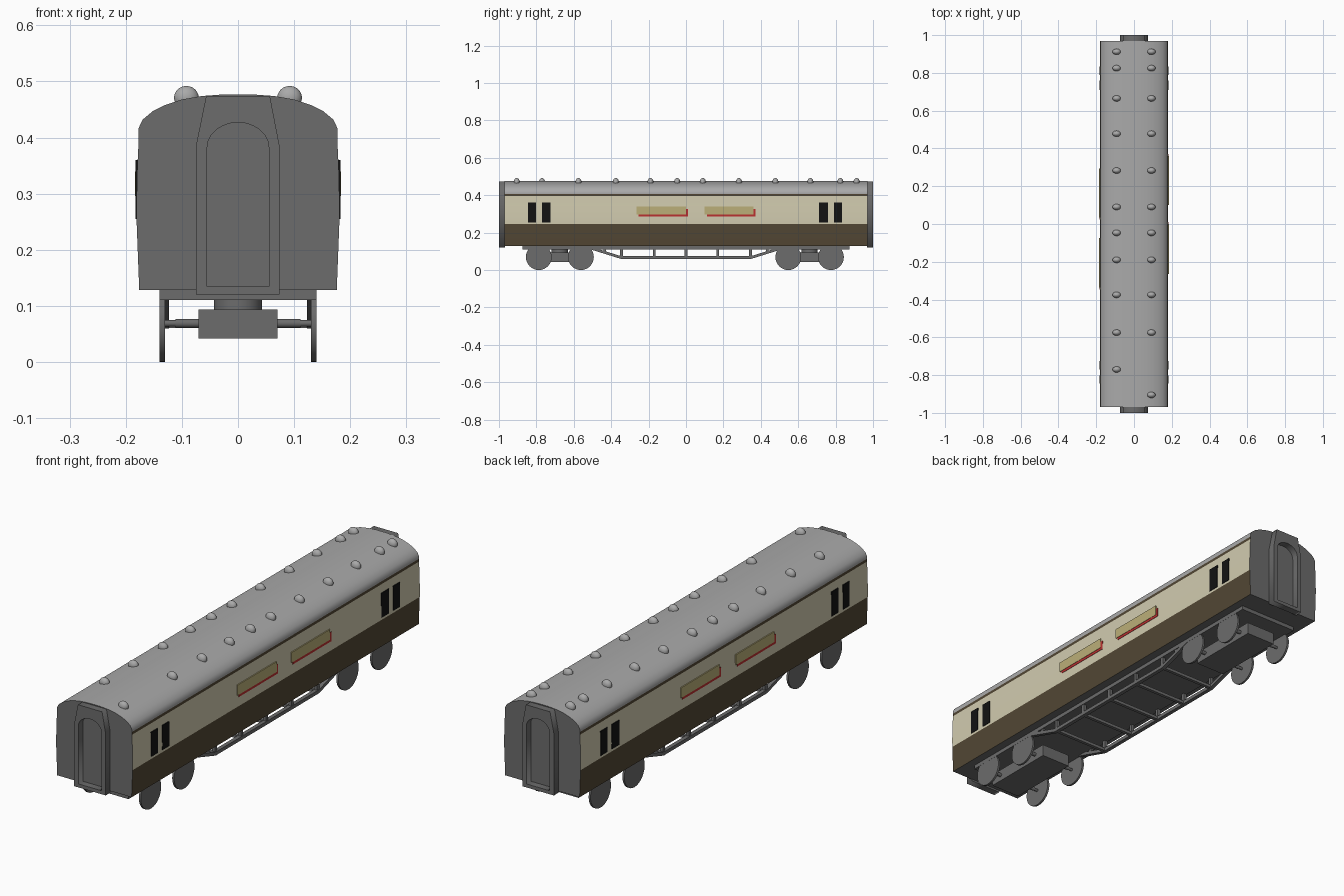
import bpy, bmesh, math
from mathutils import Vector, Matrix

if "Cube" in bpy.data.objects:
    bpy.data.objects.remove(bpy.data.objects["Cube"])


def material(name, *rgb):
    m = bpy.data.materials.new(name)
    m.diffuse_color = (*rgb, 1)
    m.use_nodes = True
    m.node_tree.nodes["Principled BSDF"].inputs["Base Color"].default_value = m.diffuse_color
    return m


DARK = material("dark_grey", 0.15, 0.15, 0.15)
ROOF = material("roof_grey", 0.40, 0.40, 0.40)
CREAM = material("cream", 0.64, 0.60, 0.43)
BROWN = material("brown", 0.085, 0.062, 0.034)
BLACK = material("window_black", 0.006, 0.006, 0.006)
TAN = material("board_tan", 0.50, 0.43, 0.19)
RED = material("board_red", 0.50, 0.03, 0.03)


def finish(bm, name, *mats):
    bmesh.ops.recalc_face_normals(bm, faces=bm.faces)
    me = bpy.data.meshes.new(name)
    bm.to_mesh(me)
    bm.free()
    for m in mats:
        me.materials.append(m)
    o = bpy.data.objects.new(name, me)
    bpy.context.collection.objects.link(o)
    return o


def smooth(o, angle=35):
    bpy.ops.object.select_all(action='DESELECT')
    o.select_set(True)
    bpy.context.view_layer.objects.active = o
    bpy.ops.object.shade_smooth_by_angle(angle=math.radians(angle))


def box(name, mat, x0, x1, y0, y1, z0, z1):
    bm = bmesh.new()
    mid = Vector(((x0 + x1) / 2, (y0 + y1) / 2, (z0 + z1) / 2))
    size = (abs(x1 - x0), abs(y1 - y0), abs(z1 - z0), 1)
    bmesh.ops.create_cube(bm, size=1, matrix=Matrix.Translation(mid) @ Matrix.Diagonal(size))
    return finish(bm, name, mat)


def cylinder(name, mat, centre, r, length, axis='X', sides=32):
    bm = bmesh.new()
    rot = Matrix.Rotation(math.pi / 2, 4, 'Y') if axis == 'X' else Matrix()
    bmesh.ops.create_cone(bm, cap_ends=True, segments=sides, radius1=r, radius2=r, depth=length,
                          matrix=Matrix.Translation(centre) @ rot)
    o = finish(bm, name, mat)
    smooth(o)
    return o


def prism(name, mat, pts, x0, x1):
    """Extrude a (y, z) outline along x."""
    bm = bmesh.new()
    a = [bm.verts.new((x0, y, z)) for y, z in pts]
    b = [bm.verts.new((x1, y, z)) for y, z in pts]
    bm.faces.new(a)
    bm.faces.new(b)
    for i in range(len(pts)):
        j = (i + 1) % len(pts)
        bm.faces.new((a[i], a[j], b[j], b[i]))
    return finish(bm, name, mat)


# Coach body: half profile mirrored, coloured by height
half = [(0.176, 0.128), (0.1805, 0.245), (0.181, 0.28), (0.1795, 0.345), (0.177, 0.395),
        (0.177, 0.407), (0.1775, 0.416), (0.170, 0.432), (0.152, 0.447), (0.13, 0.458),
        (0.10, 0.468), (0.065, 0.474), (0.025, 0.477)]
profile = half + [(-x, z) for x, z in reversed(half)]
bm = bmesh.new()
front = [bm.verts.new((x, -0.97, z)) for x, z in profile]
back = [bm.verts.new((x, 0.97, z)) for x, z in profile]
bm.faces.new(front)
bm.faces.new(back)
for i in range(len(profile)):
    j = (i + 1) % len(profile)
    bm.faces.new((front[i], front[j], back[j], back[i]))
bm.normal_update()
for f in bm.faces:
    z = f.calc_center_median().z
    if abs(f.normal.y) > 0.5 or z < 0.13:
        f.material_index = 0
    elif z > 0.408:
        f.material_index = 1
    elif 0.245 < z < 0.395:
        f.material_index = 2
    else:
        f.material_index = 3
smooth(finish(bm, "coach_body", DARK, ROOF, CREAM, BROWN), 40)

# Gangway frames with arched openings at both ends
outer = [(-0.075, 0.12), (0.074, 0.12), (0.074, 0.385), (0.057, 0.473), (-0.057, 0.473), (-0.075, 0.385)]
arch = [(-0.055, 0.135), (0.055, 0.135)]
for k in range(13):
    t = math.pi * k / 12
    arch.append((0.055 * math.cos(t), 0.382 + 0.045 * math.sin(t)))
for side in (-1, 1):
    cu = bpy.data.curves.new("gangway_frame", 'CURVE')
    cu.dimensions = '2D'
    cu.fill_mode = 'BOTH'
    cu.extrude = 0.016
    for loop in (outer, arch):
        s = cu.splines.new('POLY')
        s.points.add(len(loop) - 1)
        for p, (x, z) in zip(s.points, loop):
            p.co = (x, z, 0, 1)
        s.use_cyclic_u = True
    cu.materials.append(DARK)
    o = bpy.data.objects.new("gangway_frame", cu)
    bpy.context.collection.objects.link(o)
    o.rotation_euler = (math.pi / 2, 0, 0)
    o.location.y = side * 0.984
    bpy.ops.object.select_all(action='DESELECT')
    o.select_set(True)
    bpy.context.view_layer.objects.active = o
    bpy.ops.object.convert(target='MESH')

# Windows and two-tone name boards on both sides
for s in (-1, 1):
    for y0, y1 in ((-0.845, -0.802), (-0.77, -0.725), (0.71, 0.76), (0.79, 0.835)):
        box("window", BLACK, s * 0.177, s * 0.1825, y0, y1, 0.255, 0.36)
    boards = ((-0.265, 0.0), (0.10, 0.36)) if s > 0 else ((0.035, 0.295), (-0.335, -0.075))
    for y0, y1 in boards:
        d = s * 0.011
        box("board_shadow", RED, s * 0.178, s * 0.1825, y0 + d, y1 + d, 0.285, 0.325)
        box("name_board", TAN, s * 0.178, s * 0.184, y0, y1, 0.296, 0.34)

# Roof ventilator domes
rows = [0.912, 0.825, 0.665, 0.478, 0.283, 0.09, -0.047, -0.19, -0.375, -0.575]
for s, last in ((-1, -0.77), (1, -0.905)):
    for y in rows + [last]:
        bm = bmesh.new()
        bmesh.ops.create_uvsphere(bm, u_segments=20, v_segments=12, radius=1,
                                  matrix=Matrix.Translation((s * 0.092, y, 0.471)) @
                                  Matrix.Diagonal((0.022, 0.016, 0.021, 1)))
        smooth(finish(bm, "roof_ventilator", ROOF), 60)

# Underframe plate
box("underframe", DARK, -0.14, 0.14, -0.875, 0.875, 0.111, 0.13)

# Truss rods, posts and cross bars
truss = [(-0.52, 0.128), (-0.35, 0.075), (0.35, 0.075), (0.52, 0.128),
         (0.52, 0.113), (0.35, 0.06), (-0.35, 0.06), (-0.52, 0.113)]
for s in (-1, 1):
    prism("truss_rod", DARK, truss, s * 0.123, s * 0.14)
    for y in (-0.435, -0.345, -0.17, 0, 0.17, 0.345, 0.435):
        z0 = 0.09 if abs(y) > 0.4 else 0.065
        box("truss_post", DARK, s * 0.124, s * 0.138, y - 0.007, y + 0.007, z0, 0.115)
for y in (-0.345, -0.17, 0, 0.17, 0.345):
    box("truss_cross_bar", DARK, -0.13, 0.13, y - 0.007, y + 0.007, 0.061, 0.074)

# Bogies: block, pivot, axles and disc wheels
for yc, axles in ((-0.675, (-0.787, -0.562)), (0.661, (0.547, 0.775))):
    box("bogie_block", DARK, -0.07, 0.07, yc - 0.165, yc + 0.165, 0.042, 0.094)
    cylinder("bogie_pivot", DARK, (0, yc, 0.103), 0.043, 0.022, 'Z')
    for y in axles:
        cylinder("axle", DARK, (0, y, 0.069), 0.008, 0.222, sides=16)
        cylinder("axle_end", DARK, (0, y, 0.069), 0.006, 0.27, sides=16)
        for s in (-1, 1):
            cylinder("wheel", DARK, (s * 0.135, y, 0.069), 0.069, 0.009)
